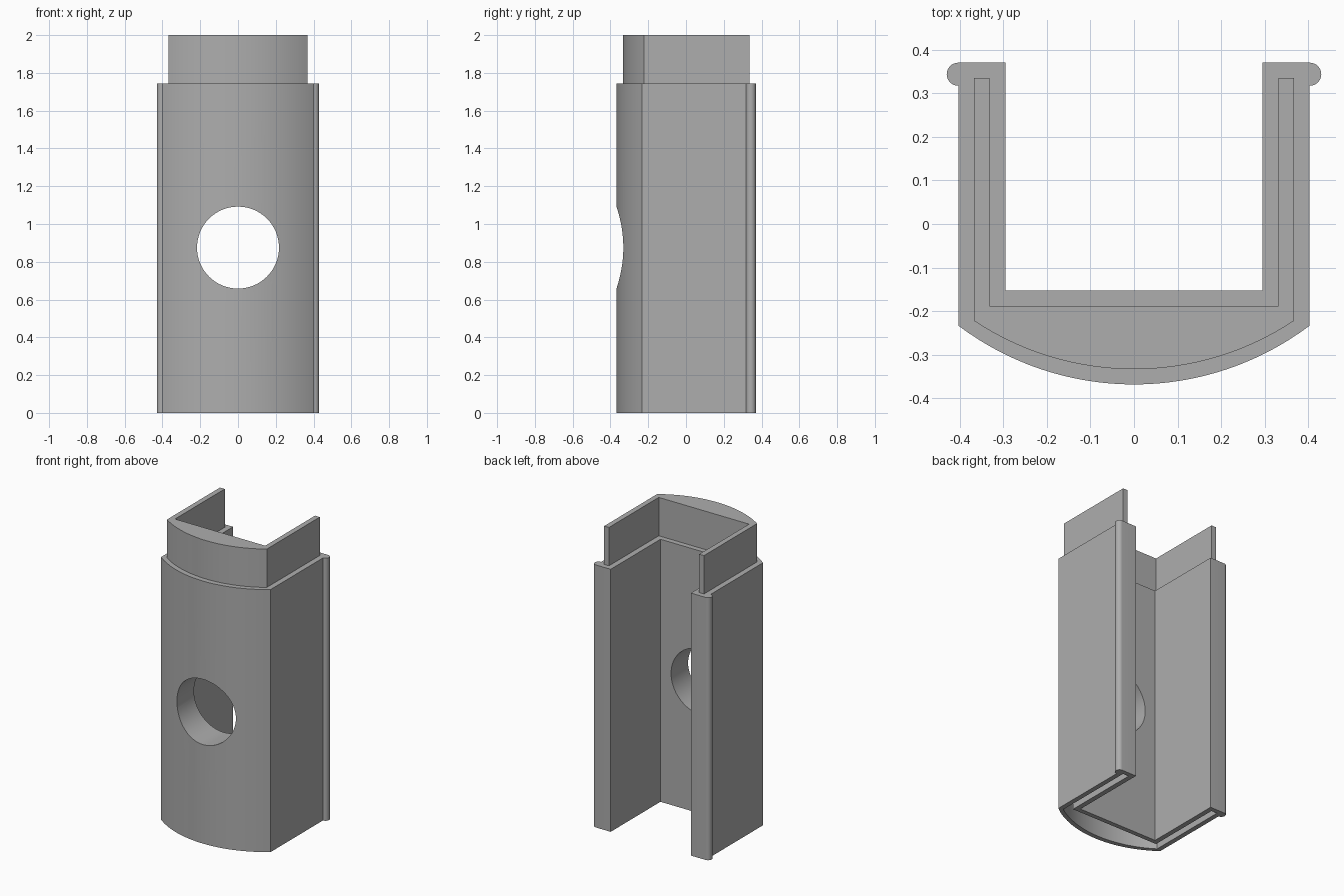
import bpy, bmesh, math

if "Cube" in bpy.data.objects:
    bpy.data.objects.remove(bpy.data.objects["Cube"])

BODY_TOP, TOP, SOCKET = 1.745, 2.0, 0.255

grey = bpy.data.materials.new("plain_grey")
grey.diffuse_color = (0.42, 0.42, 0.42, 1)
grey.use_nodes = True
grey.node_tree.nodes["Principled BSDF"].inputs["Base Color"].default_value = grey.diffuse_color


def arc(half_width, edge_y, front_y, n=32):
    """Bowed front edge, running from left to right."""
    s = edge_y - front_y
    r = (half_width ** 2 + s ** 2) / (2 * s)
    a = math.asin(half_width / r)
    return [(r * math.sin(t), front_y + r - r * math.cos(t))
            for t in (-a + 2 * a * i / n for i in range(n + 1))]


def channel(outer, inner, back, inner_y, edge_y, front_y, bead=0.0):
    """U-shaped section with a bowed front and optional round edge beads."""
    right = []
    if bead:
        cy = back - bead
        right = [(outer + bead * math.cos(t), cy + bead * math.sin(t))
                 for t in (-math.pi / 2 + math.pi * i / 16 for i in range(17))]
    else:
        right = [(outer, back)]
    left = [(-x, y) for x, y in reversed(right)]
    return (arc(outer, edge_y, front_y) + right
            + [(inner, back), (inner, inner_y), (-inner, inner_y), (-inner, back)]
            + left)


def extrude(name, pts, z0, z1):
    bm = bmesh.new()
    face = bm.faces.new([bm.verts.new((x, y, z0)) for x, y in pts])
    top = bmesh.ops.extrude_face_region(bm, geom=[face])["geom"]
    bmesh.ops.translate(bm, vec=(0, 0, z1 - z0),
                        verts=[v for v in top if isinstance(v, bmesh.types.BMVert)])
    bmesh.ops.recalc_face_normals(bm, faces=bm.faces)
    me = bpy.data.meshes.new(name)
    bm.to_mesh(me)
    bm.free()
    me.materials.append(grey)
    ob = bpy.data.objects.new(name, me)
    bpy.context.collection.objects.link(ob)
    return ob


# Main shell with edge beads
shell = extrude("channel_body",
                channel(0.403, 0.295, 0.37, -0.153, -0.233, -0.368, 0.0265), 0, BODY_TOP)

# Tongue on top, sunk slightly into the shell
tongue = extrude("top_tongue",
                 channel(0.367, 0.332, 0.335, -0.188, -0.222, -0.333), BODY_TOP - 0.05, TOP)

# Matching socket in the underside
socket = extrude("socket_cutter",
                 channel(0.371, 0.328, 0.339, -0.184, -0.224, -0.337), -0.1, SOCKET)

# Round hole through the front
bpy.ops.mesh.primitive_cylinder_add(vertices=64, radius=0.217, depth=0.6,
                                    location=(0, -0.25, 0.875),
                                    rotation=(math.pi / 2, 0, 0))
hole = bpy.context.object
hole.name = "hole_cutter"
hole.data.materials.append(grey)

for tool, op in ((tongue, 'UNION'), (socket, 'DIFFERENCE'), (hole, 'DIFFERENCE')):
    mod = shell.modifiers.new(tool.name, 'BOOLEAN')
    mod.operation, mod.solver, mod.object = op, 'EXACT', tool

bpy.ops.object.select_all(action='DESELECT')
shell.select_set(True)
bpy.context.view_layer.objects.active = shell
for mod in list(shell.modifiers):
    bpy.ops.object.modifier_apply(modifier=mod.name)
for tool in (tongue, socket, hole):
    bpy.data.objects.remove(tool)
bpy.ops.object.shade_smooth_by_angle(angle=math.radians(30))
